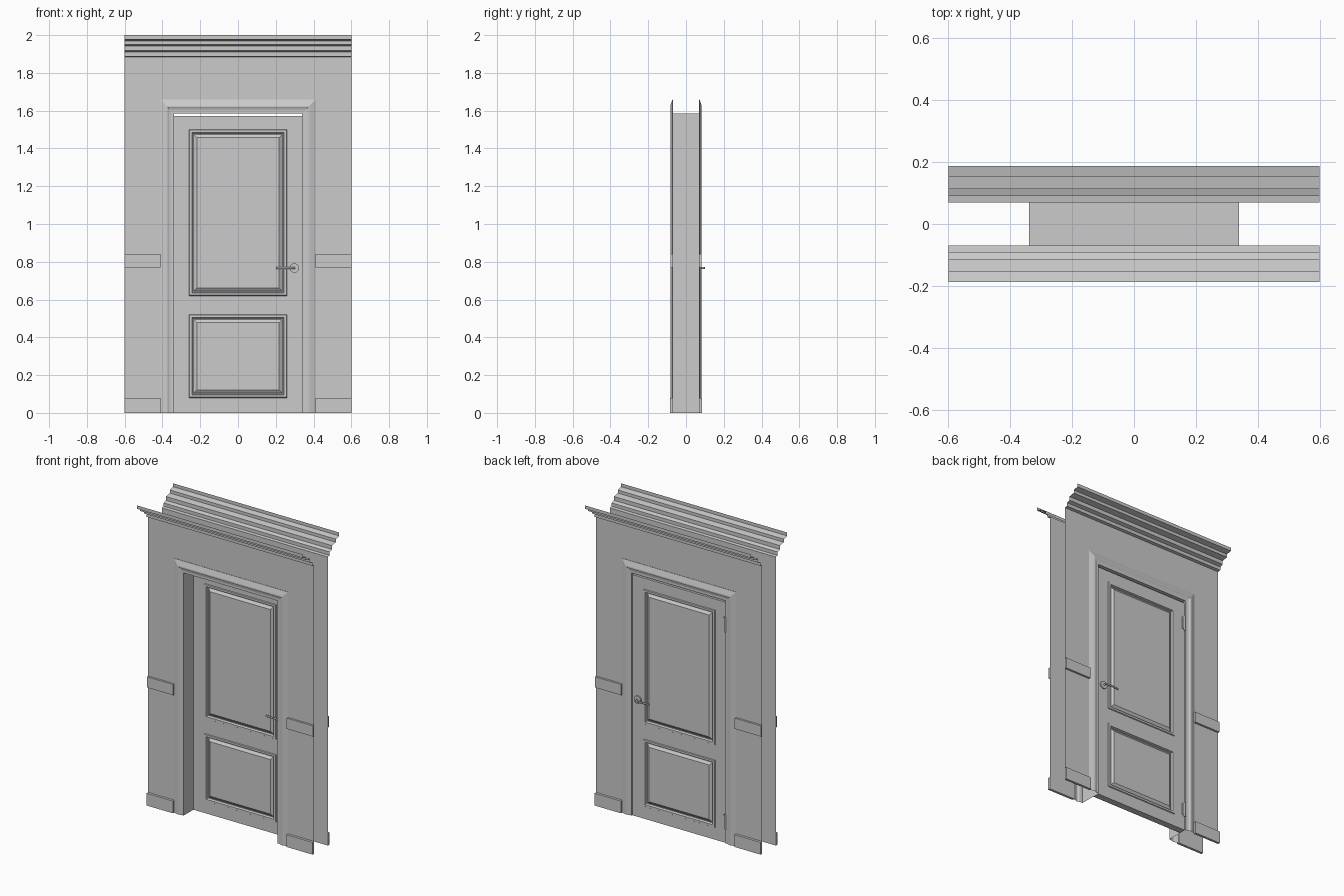
import bpy, math
from mathutils import Vector

if "Cube" in bpy.data.objects:
    bpy.data.objects.remove(bpy.data.objects["Cube"])

HALF, WALL = 0.60, 0.07          # half wall width, wall face offset in y
JX, JZ = 0.34, 1.585             # door opening half width and height
CX, CZ = 0.41, 1.66              # casing outer edge
DOOR_F, DOOR_B, DOOR_T = 0.025, 0.069, 1.572


def mesh(name, verts, faces, smooth=False):
    me = bpy.data.meshes.new(name)
    me.from_pydata(verts, [], faces)
    me.update()
    ob = bpy.data.objects.new(name, me)
    bpy.context.collection.objects.link(ob)
    if smooth:
        bpy.ops.object.select_all(action='DESELECT')
        ob.select_set(True)
        bpy.context.view_layer.objects.active = ob
        bpy.ops.object.shade_smooth_by_angle(angle=math.radians(40))
    return ob


def loft(rows, closed=False):
    n = len(rows[0])
    faces = []
    for r in range(len(rows) - 1):
        for i in range(n if closed else n - 1):
            j = (i + 1) % n
            faces.append((r*n + i, r*n + j, (r+1)*n + j, (r+1)*n + i))
    return [v for row in rows for v in row], faces


def flip(faces, s):
    return [f[::-1] for f in faces] if s > 0 else faces


def box(name, lo, hi):
    (a, b, c), (d, e, f) = lo, hi
    v = [(x, y, z) for x in (a, d) for y in (b, e) for z in (c, f)]
    return mesh(name, v, [(0, 1, 3, 2), (4, 6, 7, 5), (0, 4, 5, 1),
                          (2, 3, 7, 6), (0, 2, 6, 4), (1, 5, 7, 3)])


def cylinder(name, c, r, depth, axis, n=24):
    rot = (math.pi/2, 0, 0) if axis == 'Y' else (0, 0, 0)
    bpy.ops.mesh.primitive_cylinder_add(vertices=n, radius=r, depth=depth,
                                        location=c, rotation=rot)
    bpy.context.object.name = name
    bpy.ops.object.shade_smooth_by_angle(angle=math.radians(40))


for s, side in ((-1, "front"), (1, "back")):
    y = s * WALL

    # Wall sheet around the opening
    v = [(-HALF, y, 0), (-CX, y, 0), (-CX, y, CZ), (CX, y, CZ), (CX, y, 0),
         (HALF, y, 0), (HALF, y, CZ), (HALF, y, 1.885), (-HALF, y, 1.885), (-HALF, y, CZ)]
    mesh(f"wall_{side}", v, flip([(0, 1, 2, 9), (4, 5, 6, 3), (9, 2, 3, 6, 7, 8)], s))

    # Stepped cornice sheet
    prof = [(.07, 1.885), (.09, 1.888), (.09, 1.91), (.113, 1.918), (.113, 1.943),
            (.153, 1.95), (.153, 1.97), (.188, 1.978), (.188, 2.0)]
    v, f = loft([[(x, s*py, pz) for x in (-HALF, HALF)] for py, pz in prof])
    mesh(f"cornice_{side}", v, flip(f, s))

    # Door casing swept around the opening
    rows = []
    for o, d in ((0, 0), (0, .006), (.014, .006), (.026, .009), (.033, .013),
                 (.039, .013), (.072, .002), (.072, 0)):
        x, z, yy = JX + o, JZ + o*1.04, y + s*d
        rows.append([(-x, yy, 0), (-x, yy, z), (x, yy, z), (x, yy, 0)])
    v, f = loft(rows)
    mesh(f"casing_{side}", v, flip([q[::-1] for q in f], s))

    # Baseboards and chair rails on both sides of the door
    for k in (-1, 1):
        x0, x1 = sorted((k*CX, k*HALF))
        for part, z0, z1, t in (("baseboard", 0, .08, .016), ("chair_rail", .77, .84, .013)):
            y0, y1 = sorted((y, y + s*t))
            box(f"{part}_{side}", (x0, y0, z0), (x1, y1, z1))

# Jamb lining
v, f = loft([[(-JX, y, 0), (-JX, y, JZ), (JX, y, JZ), (JX, y, 0)] for y in (-WALL, WALL)])
mesh("jamb", v, f)

# Door leaf: stile and rail faces, with raised panels in two cells
xs = (-.338, -.26, .26, .338)
zs = (0, .08, .52, .62, 1.5, DOOR_T)
for s, yf, side in ((-1, DOOR_F, "front"), (1, DOOR_B, "back")):
    v = [(x, yf, z) for z in zs for x in xs]
    f = [(r*4 + c, r*4 + c + 1, r*4 + c + 5, r*4 + c + 4) for r in range(5)
         for c in range(3) if not (c == 1 and r in (1, 3))]
    mesh(f"door_frame_{side}", v, flip(f, s))
    for z0, z1 in ((zs[1], zs[2]), (zs[3], zs[4])):
        rows = []
        for o, d in ((0, 0), (.003, .005), (.016, .005), (.020, -.009), (.025, -.009), (.042, .003)):
            a, yy = .26 - o, yf + s*d
            rows.append([(-a, yy, z0+o), (a, yy, z0+o), (a, yy, z1-o), (-a, yy, z1-o)])
        v, f = loft(rows, True)
        n = len(v)
        f.append((n-4, n-3, n-2, n-1))
        mesh(f"door_panel_{side}", v, flip(f, s))

    # Rosette and lever handle
    hx, hz = .298, .767
    cylinder(f"handle_rosette_{side}", (hx, yf + s*.004, hz), .025, .008, 'Y')
    cu = bpy.data.curves.new(f"handle_lever_{side}", 'CURVE')
    cu.dimensions = '3D'
    cu.bevel_depth, cu.bevel_resolution, cu.use_fill_caps = .0055, 2, True
    sp = cu.splines.new('POLY')
    pts = [(0, .005), (0, .018), (-.003, .024), (-.010, .027), (-.05, .026), (-.096, .022)]
    sp.points.add(len(pts) - 1)
    for p, (px, py) in zip(sp.points, pts):
        p.co = (hx + px, yf + s*py, hz, 1)
    sp.use_smooth = True
    bpy.context.collection.objects.link(bpy.data.objects.new(f"handle_lever_{side}", cu))

# Door leaf edges
v, f = loft([[(xs[0], y, 0), (xs[0], y, DOOR_T), (xs[3], y, DOOR_T), (xs[3], y, 0)]
             for y in (DOOR_F, DOOR_B)], True)
mesh("door_edges", v, [q[::-1] for q in f])

# Hinges on the back side
for z in (.14, 1.43):
    box("hinge_leaf", (-.338, DOOR_B - .004, z - .04), (-.318, DOOR_B + .003, z + .04))
    cylinder("hinge_knuckle", (-.336, DOOR_B + .005, z), .006, .1, 'Z', 12)
